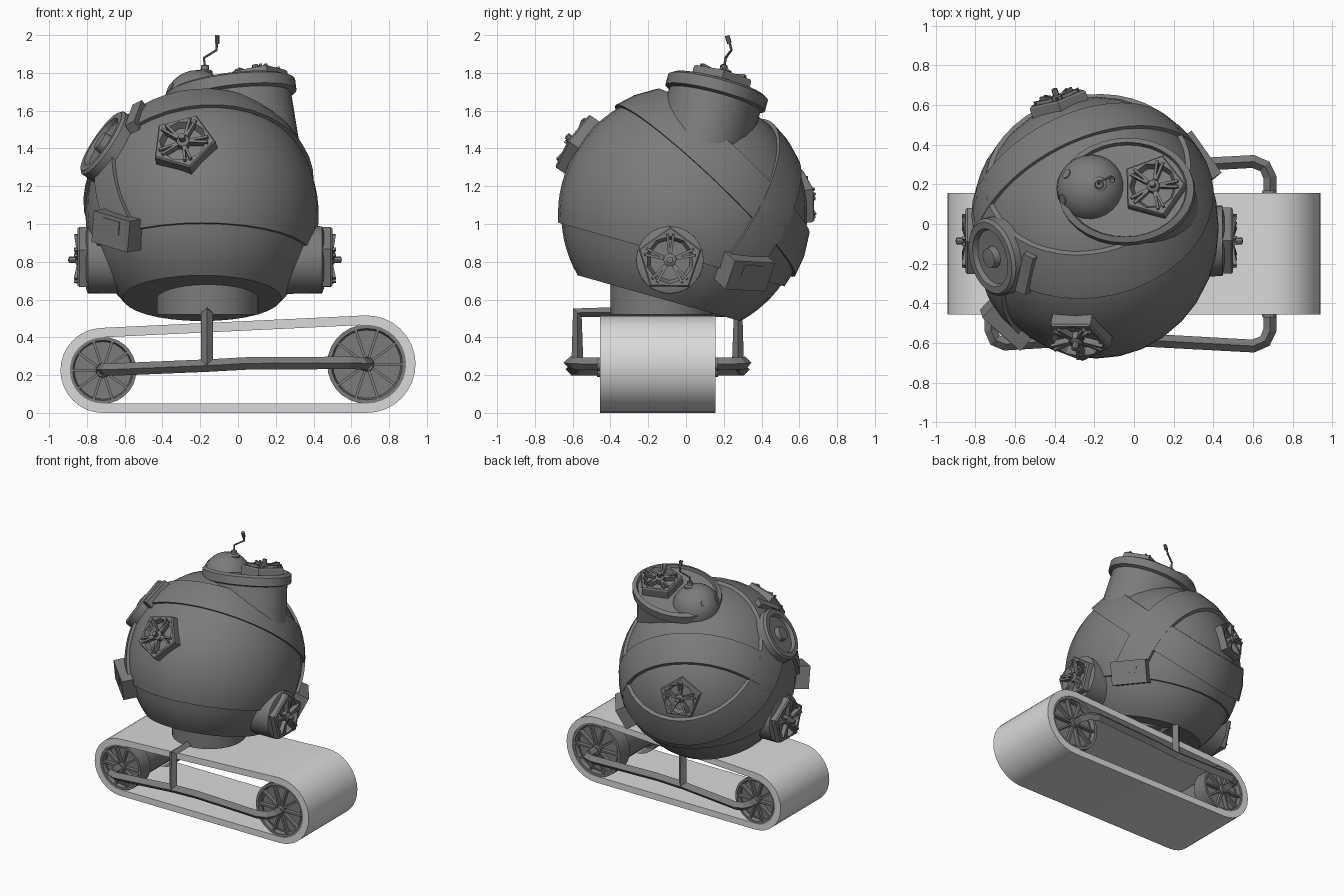
import bpy, bmesh, math
from mathutils import Matrix, Vector

if "Cube" in bpy.data.objects:
    bpy.data.objects.remove(bpy.data.objects["Cube"])

CENTRE = Vector((-0.19, -0.018, 1.05))
RAD, SQUASH = 0.66, 0.935


def material(name, v):
    m = bpy.data.materials.new(name)
    m.diffuse_color = (v, v, v, 1)
    m.use_nodes = True
    m.node_tree.nodes["Principled BSDF"].inputs["Base Color"].default_value = m.diffuse_color
    return m


DARK = material("dark grey metal", 0.2)
LIGHT = material("light grey tread", 0.7)


def finish(name, bm, mat=DARK, matrix=None, smooth=35):
    """Turn a bmesh into a shaded object."""
    if matrix:
        bm.transform(matrix)
    bmesh.ops.recalc_face_normals(bm, faces=bm.faces)
    me = bpy.data.meshes.new(name)
    bm.to_mesh(me)
    bm.free()
    ob = bpy.data.objects.new(name, me)
    bpy.context.collection.objects.link(ob)
    me.materials.append(mat)
    bpy.ops.object.select_all(action='DESELECT')
    ob.select_set(True)
    bpy.context.view_layer.objects.active = ob
    bpy.ops.object.shade_smooth_by_angle(angle=math.radians(smooth))
    return ob


def frame(pos, normal, along=(0, 0, 1)):
    """Local z along normal, local y as near to 'along' as possible."""
    z = Vector(normal).normalized()
    x = Vector(along).cross(z).normalized()
    y = z.cross(x)
    m = Matrix((x, y, z)).transposed().to_4x4()
    m.translation = Vector(pos)
    return m


def lathe(bm, profile, n, matrix=Matrix(), turn=0.0, pent=0):
    """Revolve (radius, height) points; the first 'pent' rings are five-sided (n=10)."""
    rings = []
    for k, (r, h) in enumerate(profile):
        if r == 0:
            rings.append([bm.verts.new(matrix @ Vector((0, 0, h)))] * n)
            continue
        ring = []
        for i in range(n):
            q = r * (math.cos(math.pi / 5) if k < pent and i % 2 else 1)
            t = turn + math.tau * i / n
            ring.append(bm.verts.new(matrix @ Vector((q * math.cos(t), q * math.sin(t), h))))
        rings.append(ring)
    for a, b in zip(rings, rings[1:]):
        for i in range(n):
            j = (i + 1) % n
            vs = list(dict.fromkeys((a[i], a[j], b[j], b[i])))
            if len(vs) > 2:
                bm.faces.new(vs)


def box(bm, size, matrix):
    bmesh.ops.create_cube(bm, size=1, matrix=matrix @ Matrix.Diagonal((*size, 1)))


def revolve(name, profile, n, matrix, smooth=35):
    bm = bmesh.new()
    lathe(bm, profile, n, matrix)
    return finish(name, bm, smooth=smooth)


def bar(name, points, radius, res=0):
    """Bent bar along a poly path."""
    cu = bpy.data.curves.new(name, 'CURVE')
    cu.dimensions, cu.bevel_depth, cu.bevel_resolution = '3D', radius, res
    cu.use_fill_caps = True
    sp = cu.splines.new('POLY')
    sp.use_smooth = False
    sp.points.add(len(points) - 1)
    for p, co in zip(sp.points, points):
        p.co = (*co, 1)
    ob = bpy.data.objects.new(name, cu)
    bpy.context.collection.objects.link(ob)
    cu.materials.append(DARK)
    bpy.ops.object.select_all(action='DESELECT')
    ob.select_set(True)
    bpy.context.view_layer.objects.active = ob
    bpy.ops.object.convert(target='MESH')


SQ = Matrix.Translation(CENTRE) @ Matrix.Diagonal((SQUASH, 1, 1, 1))

# Round body: flat tilted base, smaller lower shell with a step at its rim
prof = [(0, -0.46)]
for r, lo, hi, n in ((RAD - 0.018, -0.46, -0.22, 6), (RAD, -0.22, 0.635, 16)):
    for k in range(n + 1):
        h = lo + (hi - lo) * k / n
        prof.append((math.sqrt(r * r - h * h), h))
prof.append((0, RAD))
revolve("body", prof, 32, SQ @ frame((0, 0, 0), (0, 0.27, 0.96), (0, 1, 0)))


# Straps wrapped round the body
def strap(name, normal, low, high, start=None, via=None, end=None):
    m = frame((0, 0, 0), normal, (0, 1, 0.1))
    ang = lambda p: math.atan2(*reversed((m.inverted() @ Vector(p))[:2]))
    closed, a0, sweep = start is None, 0, math.tau
    if not closed:
        a0 = ang(start)
        sweep = (ang(end) - a0) % math.tau
        if (ang(via) - a0) % math.tau > sweep:
            sweep -= math.tau
    n, bm, rows = 40, bmesh.new(), []
    for i in range(n + (not closed)):
        t = a0 + sweep * i / n
        row = []
        for h, lift in ((low, -0.03), (low, 0.02), ((low + high) / 2, 0.022),
                        (high, 0.02), (high, -0.03)):
            r = math.sqrt((RAD + lift) ** 2 - h * h)
            row.append(bm.verts.new(m @ Vector((r * math.cos(t), r * math.sin(t), h))))
        rows.append(row)
    for a, b in zip(rows, rows[1:] + (rows[:1] if closed else [])):
        for k in range(5):
            bm.faces.new((a[k], a[(k + 1) % 5], b[(k + 1) % 5], b[k]))
    if not closed:
        bm.faces.new(rows[0])
        bm.faces.new(rows[-1])
    finish(name, bm, matrix=SQ)


BACK_N, FRONT_N = Vector((0.35, -0.76, 0.55)), Vector((0.58, -0.6, 0.55))
B1, B2 = Vector((0.5, 0.34, -0.31)), Vector((-0.43, -0.46, -0.08))
strap("chest_strap", (-0.115, 0.685, 0.72), 0.175, 0.39)
strap("back_strap", BACK_N, -0.31, -0.1, B1, (0, 0.55, 0.35), (-0.6, -0.02, 0.2))
strap("front_strap", FRONT_N, -0.11, 0.07, (-0.55, -0.16, 0.4), (-0.5, -0.4, 0.1), B2)

# Strap buckles
for name, p, along in (("rear_buckle", B1, (0, 0.05, 1)), ("front_buckle", B2, (0.3, 0, 1))):
    bm = bmesh.new()
    m = frame(CENTRE + p.normalized() * 0.655, p, along)
    box(bm, (0.26, 0.17, 0.12), m)
    box(bm, (0.12, 0.07, 0.02), m @ Matrix.Translation((0, 0.03, 0.055)))
    finish(name, bm)

# Neck and tilted collar
HEAD_N = Vector((-0.12, 0.25, 0.95)).normalized()
head = frame((-0.04, 0.17, 1.725), HEAD_N, (0, 1, 0))
revolve("collar", [(0.98, -0.44), (0.94, -0.07), (1.03, -0.06), (1.03, 0.0),
                   (0.93, 0.015), (0.9, -0.01), (0, -0.01)], 32,
        head @ Matrix.Diagonal((0.335, 0.265, 1, 1)))

# Head dome with eye holes, antenna ball and aerial
dome = [(0.175 * math.cos(a), 0.175 * math.sin(a))
        for a in (math.pi / 2 * k / 8 for k in range(-3, 8))] + [(0, 0.175)]
revolve("dome", dome, 24, Matrix.Translation((-0.215, 0.175, 1.64)))
for d in ((-0.8, 0.5, 0.6), (-0.85, -0.3, 0.5)):
    v = Vector(d).normalized()
    revolve("dome_eye", [(0.026, -0.02), (0.026, 0.004), (0, 0.004)], 12,
            frame(Vector((-0.215, 0.175, 1.64)) + v * 0.173, v))
revolve("aerial_base", [(0.04, -0.03), (0.04, 0.0), (0.022, 0.008), (0.02, 0.03), (0, 0.035)],
        12, Matrix.Translation((-0.175, 0.2, 1.81)))
bar("aerial", [(-0.175, 0.2, 1.82), (-0.18, 0.21, 1.88), (-0.115, 0.24, 1.92),
               (-0.11, 0.23, 1.965)], 0.007, 1)
revolve("aerial_tip", [(0, 0), (0.013, 0), (0.013, 0.042), (0, 0.042)], 10,
        frame((-0.11, 0.23, 1.957), (0, -0.3, 0.95), (0, 1, 0)))


# Five-sided hatches with a round dish, paired petals and a hub
def hatch(name, pos, normal, r=0.165, up=(0, 0, 1), turn=0.3):
    m = frame(pos, normal, up)
    bm = bmesh.new()
    lathe(bm, [(r, -0.1), (r, 0.025), (r * 0.95, 0.035), (r * 0.72, 0.035),
               (r * 0.62, -0.005), (0, -0.005)], 10, m, turn, pent=3)
    for i in range(5):
        rot = m @ Matrix.Rotation(turn + math.tau * i / 5, 4, 'Z')
        for s in (-1, 1):
            box(bm, (r * 0.58, r * 0.08, 0.035),
                rot @ Matrix.Rotation(s * 0.12, 4, 'Z') @ Matrix.Translation((r * 0.5, 0, 0.028))
                @ Matrix.Rotation(-0.15, 4, 'Y'))
    lathe(bm, [(r * 0.2, -0.005), (r * 0.2, 0.035), (r * 0.1, 0.045), (r * 0.1, 0.08),
               (0, 0.085)], 8, m)
    finish(name, bm, smooth=25)


def on_body(d, extra=0.0):
    v = Vector(d).normalized()
    return CENTRE + Vector((v.x * SQUASH, v.y, v.z)) * (RAD + extra), v


hatch("front_hatch", *on_body((-0.1, -0.53, 0.36), 0.01), r=0.175, turn=0.0)
hatch("back_hatch", *on_body((-0.2, 0.62, 0.08)), r=0.155)
hatch("top_hatch", Vector((0.1, 0.185, 1.765)), HEAD_N, up=(0, 1, 0), turn=0.05)
for name, s in (("right", 1), ("left", -1)):
    m = frame((-0.175 + s * 0.38, -0.085, 0.81), (s, 0, 0))
    revolve(name + "_housing", [(0.18, 0), (0.178, 0.24), (0.15, 0.25), (0, 0.25)], 24, m)
    hatch(name + "_hatch", (-0.175 + s * 0.64, -0.085, 0.81), (s, 0, 0), 0.175)

# Round porthole on the shoulder with a bracket beside it
pos, v = on_body((-0.56, -0.15, 0.38), -0.005)
revolve("porthole", [(0.2, -0.08), (0.2, 0.035), (0.185, 0.05), (0.15, 0.05), (0.14, 0.025),
                     (0.055, 0.025), (0.05, 0.06), (0, 0.065)], 28, frame(pos, v))
bm = bmesh.new()
pos, v = on_body((-0.36, -0.22, 0.5), 0.01)
box(bm, (0.22, 0.06, 0.07), frame(pos, v, (0.8, -0.3, 0.2)))
finish("porthole_bracket", bm)

# Pivot below the body
revolve("pivot", [(0, 0), (0.27, 0), (0.27, 0.2), (0, 0.2)], 32,
        Matrix.Translation((-0.16, -0.13, 0.52)))

# Tread: belt wrapped round two unequal wheels
WHEELS = ((-0.715, 0.225), (0.682, 0.258))
Y0, Y1 = -0.455, 0.155


def belt_loop(inset):
    (x0, r0), (x1, r1) = WHEELS
    dx, dz = x1 - x0, r1 - r0
    a = math.pi / 2 + math.atan2(dz, dx) + math.asin(dz / math.hypot(dx, dz))
    pts = []
    for x, r, s, e in ((x0, r0, a, math.pi * 1.5), (x1, r1, -math.pi / 2, a)):
        for k in range(17):
            t = s + (e - s) * k / 16
            pts.append((x + (r - inset) * math.cos(t), r + (r - inset) * math.sin(t)))
    return pts


bm = bmesh.new()
loops = [[bm.verts.new((x, y, z)) for x, z in belt_loop(i)]
         for i, y in ((0, Y0), (0, Y1), (0.05, Y1), (0.05, Y0))]
for a, b in zip(loops, loops[1:] + loops[:1]):
    for i in range(len(a)):
        j = (i + 1) % len(a)
        bm.faces.new((a[i], a[j], b[j], b[i]))
finish("tread", bm, LIGHT)

# Spoked wheels at both ends of each drum
for side, (x, rr) in zip(("left", "right"), WHEELS):
    r = rr - 0.048
    bm = bmesh.new()
    for y, s in ((Y0 + 0.005, -1), (Y1 - 0.005, 1)):
        m = frame((x, y, rr), (0, s, 0))
        lathe(bm, [(r, -0.12), (r, 0), (r * 0.9, 0), (r * 0.86, -0.03), (0, -0.03)], 28, m)
        lathe(bm, [(0.04, -0.03), (0.035, 0.02), (0, 0.02)], 12, m)
        for i in range(10):
            rot = m @ Matrix.Rotation(math.tau * i / 10, 4, 'Z')
            box(bm, (r * 0.85, 0.014, 0.03), rot @ Matrix.Translation((r * 0.47, 0, -0.015)))
    lathe(bm, [(r * 0.8, 0), (r * 0.8, Y1 - Y0 - 0.06)], 28, frame((x, Y0 + 0.03, rr), (0, 1, 0)))
    finish(side + "_wheel", bm)

# Side rails, posts and arms up to the pivot
for name, wheel_y, y, py in (("front", Y0, -0.605, -0.575), ("back", Y1, 0.305, 0.275)):
    s = 1 if y > 0 else -1
    bar(name + "_rail", [(-0.72, wheel_y, 0.23), (-0.72, y - s * 0.07, 0.23),
                         (-0.7, y - s * 0.02, 0.23), (-0.65, y, 0.23), (-0.17, y - s * 0.03, 0.25),
                         (0.05, y - s * 0.02, 0.262), (0.6, y + s * 0.01, 0.265),
                         (0.66, y - s * 0.015, 0.262), (0.685, y - s * 0.07, 0.26),
                         (0.685, wheel_y, 0.26)], 0.033)
    bar(name + "_post", [(-0.165, py, 0.25), (-0.165, py, 0.53), (-0.165, -0.13, 0.535)], 0.032)
